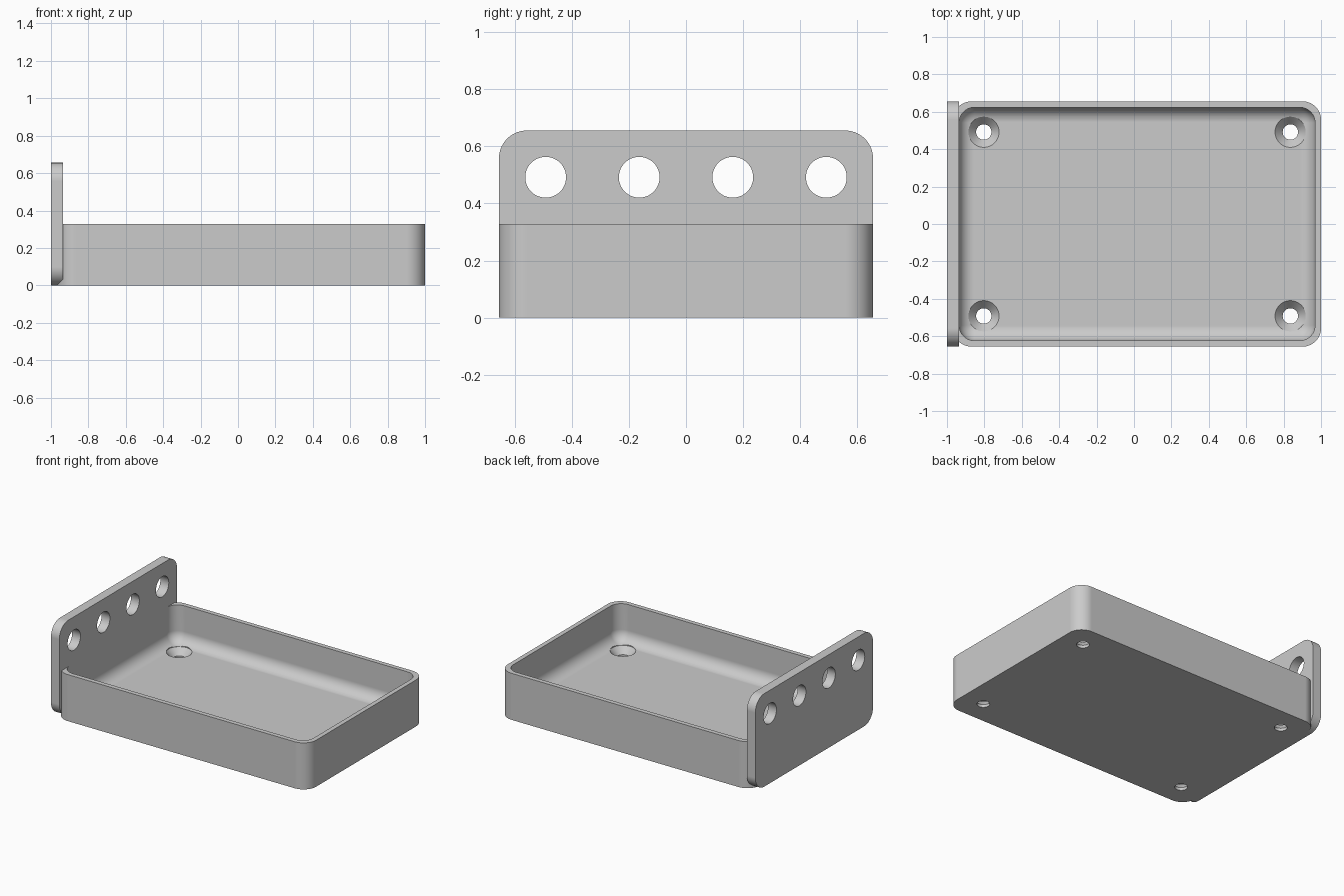
import bpy, bmesh, math

cube = bpy.data.objects.get("Cube")
if cube:
    bpy.data.objects.remove(cube, do_unlink=True)

grey = bpy.data.materials.new("light_grey")
grey.use_nodes = True
colour = (0.6, 0.6, 0.6, 1)
grey.diffuse_color = colour
grey.node_tree.nodes["Principled BSDF"].inputs["Base Color"].default_value = colour

U = 2 / 61            # one design unit
HALF_Y = 20 * U       # half width of the whole piece
CORNER = 3 * U        # outer corner radius
WALL = U              # tray wall thickness
FLOOR = 2 * U         # tray floor thickness
HEIGHT = 10 * U       # tray height
PLATE = 2 * U         # end plate thickness


def rounded(cx, cy, hx, hy, r, steps=14):
    """Outline of a rounded rectangle; a circle when hx = hy = r."""
    points = []
    for quarter, (sx, sy) in enumerate([(1, 1), (-1, 1), (-1, -1), (1, -1)]):
        for i in range(steps + 1):
            a = math.radians(90) * (quarter + i / steps)
            points.append((cx + sx * (hx - r) + r * math.cos(a),
                           cy + sy * (hy - r) + r * math.sin(a)))
    return points


def skin(name, sections, sideways=False):
    """Bridge (outline, height) sections into a closed solid."""
    bm = bmesh.new()
    rings = []
    for outline, h in sections:
        rings.append([bm.verts.new((h, a, b) if sideways else (a, b, h))
                      for a, b in outline])
    n = len(rings[0])
    for low, high in zip(rings, rings[1:]):
        for i in range(n):
            j = (i + 1) % n
            bm.faces.new((low[i], low[j], high[j], high[i]))
    bm.faces.new(rings[0])
    bm.faces.new(rings[-1])
    bmesh.ops.remove_doubles(bm, verts=bm.verts, dist=1e-5)
    bmesh.ops.recalc_face_normals(bm, faces=bm.faces)
    mesh = bpy.data.meshes.new(name)
    bm.to_mesh(mesh)
    bm.free()
    mesh.materials.append(grey)
    obj = bpy.data.objects.new(name, mesh)
    bpy.context.collection.objects.link(obj)
    return obj


def activate(obj):
    bpy.ops.object.select_all(action='DESELECT')
    obj.select_set(True)
    bpy.context.view_layer.objects.active = obj


def cut(obj, cutter):
    mod = obj.modifiers.new("hole", 'BOOLEAN')
    mod.operation = 'DIFFERENCE'
    mod.solver = 'EXACT'
    mod.object = cutter
    activate(obj)
    bpy.ops.object.modifier_apply(modifier=mod.name)
    bpy.data.objects.remove(cutter, do_unlink=True)


def finish(obj):
    activate(obj)
    bpy.ops.object.shade_smooth_by_angle(angle=math.radians(30))
    weighted = obj.modifiers.new("flat_faces", 'WEIGHTED_NORMAL')
    weighted.keep_sharp = True


# Tray: outer wall, rim, then inner wall curving into the floor
left = -1 + U
cx, hx = (1 + left) / 2, (1 - left) / 2
outer = rounded(cx, 0, hx, HALF_Y, CORNER)
sections = [(outer, 0), (outer, HEIGHT)]
inner_r, fillet = 2.5 * U, 2.45 * U
gap = WALL - 0.0005   # keeps the end wall just inside the plate
sections.append((rounded(cx, 0, hx - gap, HALF_Y - gap, inner_r), HEIGHT))
for i in range(13):
    a = math.radians(90) * i / 12
    inset = fillet * (1 - math.cos(a))
    ring = rounded(cx, 0, hx - gap - inset, HALF_Y - gap - inset, inner_r - inset)
    sections.append((ring, FLOOR + fillet * (1 - math.sin(a))))
tray = skin("tray", sections)

# Countersunk screw holes in the tray floor
big, small, lip = 2.5 * U, 1.25 * U, 0.6 * U
for x in (left + 5 * U, 1 - 5 * U):
    for y in (-15 * U, 15 * U):
        profile = [(small, -U), (small, lip), (big, FLOOR), (big, 6 * U)]
        cut(tray, skin("screw_cutter",
                       [(rounded(x, y, r, r, r), z) for r, z in profile]))
finish(tray)

# Upright end plate with a row of four holes
face = rounded(0, 10 * U, HALF_Y, 10 * U, CORNER)
plate = skin("end_plate", [(face, -1), (face, -1 + PLATE)], sideways=True)
for y in (-15, -5, 5, 15):
    r = 2.18 * U
    hole = rounded(y * U, 15 * U, r, r, r)
    cut(plate, skin("plate_cutter", [(hole, -1.1), (hole, -0.8)], sideways=True))
finish(plate)
